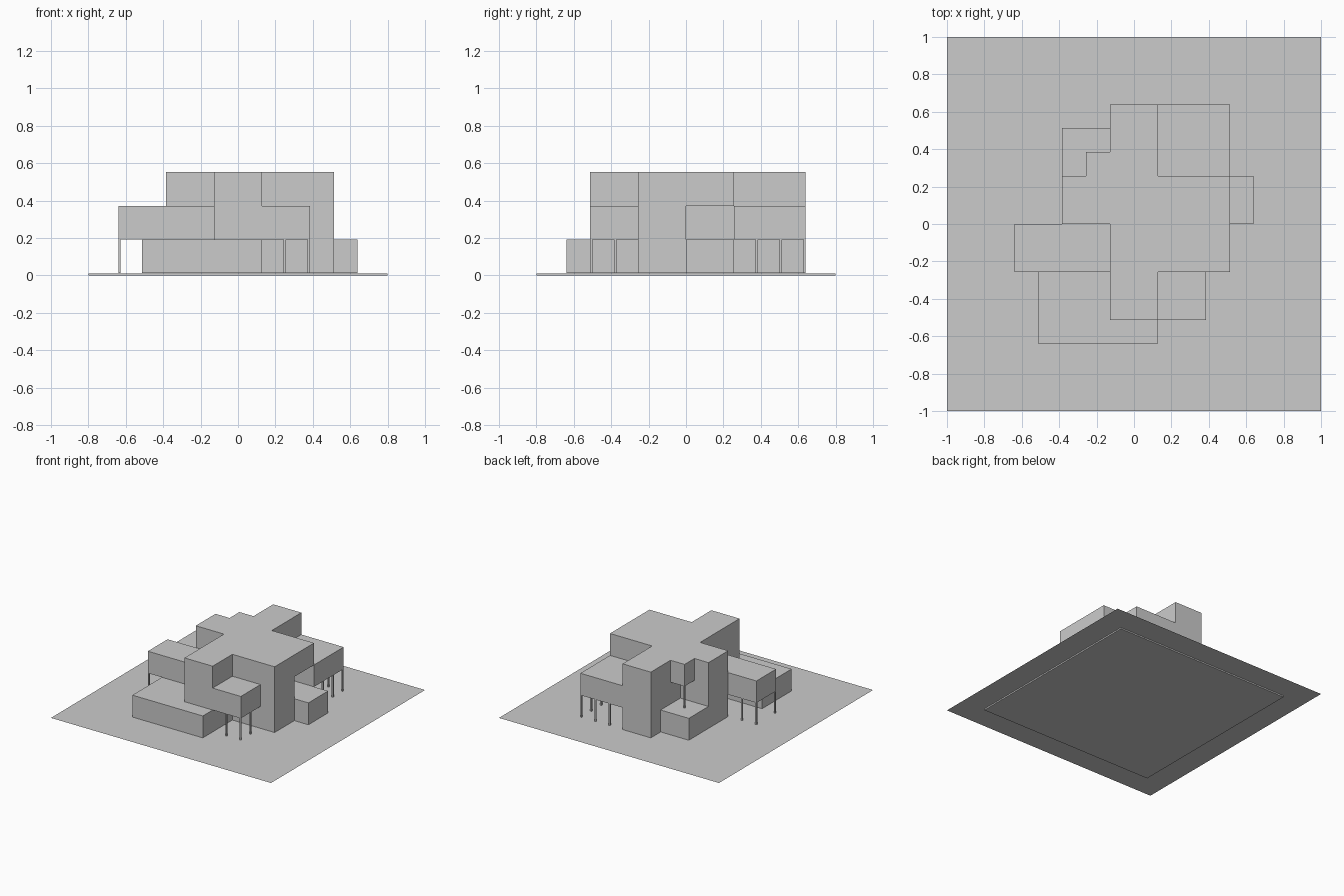
import bpy, bmesh
from mathutils import Vector

if "Cube" in bpy.data.objects:
    bpy.data.objects.remove(bpy.data.objects["Cube"])

U = 0.128                              # plan module
LEVELS = [0.012, 0.192, 0.372, 0.552]  # floor heights


def finish(bm, name):
    mesh = bpy.data.meshes.new(name)
    bm.to_mesh(mesh)
    bm.free()
    obj = bpy.data.objects.new(name, mesh)
    bpy.context.collection.objects.link(obj)
    return obj


def box(name, lo, hi):
    lo, hi = Vector(lo), Vector(hi)
    bm = bmesh.new()
    bmesh.ops.create_cube(bm, size=1)
    bmesh.ops.scale(bm, vec=hi - lo, verts=bm.verts)
    bmesh.ops.translate(bm, vec=(lo + hi) / 2, verts=bm.verts)
    return finish(bm, name)


# Ground sheet over a smaller slab
box("base_slab", (-0.8, -0.8, 0), (0.8, 0.8, 0.011))
bm = bmesh.new()
bmesh.ops.create_grid(bm, x_segments=1, y_segments=1, size=1)
bmesh.ops.translate(bm, vec=(0, 0, LEVELS[0]), verts=bm.verts)
finish(bm, "ground_sheet")

# Building wings in plan modules: x0, x1, y0, y1, first level, last level
wings = {
    "core": (-1, 1, -4, 5, 0, 3),
    "west_tower": (-3, -1, 0, 2, 0, 3),
    "east_tower": (1, 4, -2, 0, 0, 3),
    "east_overhang": (1, 4, 0, 2, 2, 3),
    "east_low": (1, 5, 0, 2, 0, 1),
    "north_east_raised": (1, 4, 2, 5, 1, 2),
    "north_west_low": (-3, -1, 2, 4, 0, 1),
    "north_west_overhang": (-2, -1, 2, 3, 2, 3),
    "west_raised": (-5, -1, -2, 0, 1, 2),
    "south_west_low": (-4, 1, -5, -2, 0, 1),
    "south_east_raised": (1, 3, -4, -2, 1, 2),
}
cells = {(x, y, z) for x0, x1, y0, y1, z0, z1 in wings.values()
         for x in range(x0, x1) for y in range(y0, y1) for z in range(z0, z1)}

# Skin only the outside of the occupied modules, then merge flat regions
bm = bmesh.new()
corners = {}


def corner(p):
    if p not in corners:
        corners[p] = bm.verts.new((p[0] * U, p[1] * U, LEVELS[p[2]]))
    return corners[p]


for c in sorted(cells):
    for axis in range(3):
        a, b = (axis + 1) % 3, (axis + 2) % 3
        for side in (0, 1):
            n = list(c)
            n[axis] += 2 * side - 1
            if tuple(n) in cells:
                continue
            loop = []
            for da, db in ((0, 0), (1, 0), (1, 1), (0, 1)):
                p = list(c)
                p[axis] += side
                p[a] += da
                p[b] += db
                loop.append(corner(tuple(p)))
            bm.faces.new(loop if side else loop[::-1])
bmesh.ops.dissolve_limit(bm, angle_limit=0.01, verts=bm.verts, edges=bm.edges)
finish(bm, "building_mass")

# Slim posts, set just inside the raised wings
W = 0.012


def post(name, x, y, level=0):
    cx = x * U - (W / 2 if x > 0 else -W / 2)
    cy = y * U - (W / 2 if y > 0 else -W / 2)
    if y == 0:
        cy = -W / 2
    box(name, (cx - W / 2, cy - W / 2, LEVELS[level]),
        (cx + W / 2, cy + W / 2, LEVELS[level + 1]))


for x, y in ((2, 5), (3, 5), (4, 5), (4, 4), (4, 3)):
    post("north_east_post", x, y)
for x, y in ((2, -4), (3, -4), (3, -3)):
    post("south_east_post", x, y)
for x, y in ((-5, -2), (-5, 0), (-4, 0)):
    post("west_post", x, y)
post("terrace_post", -2, 3, 1)
